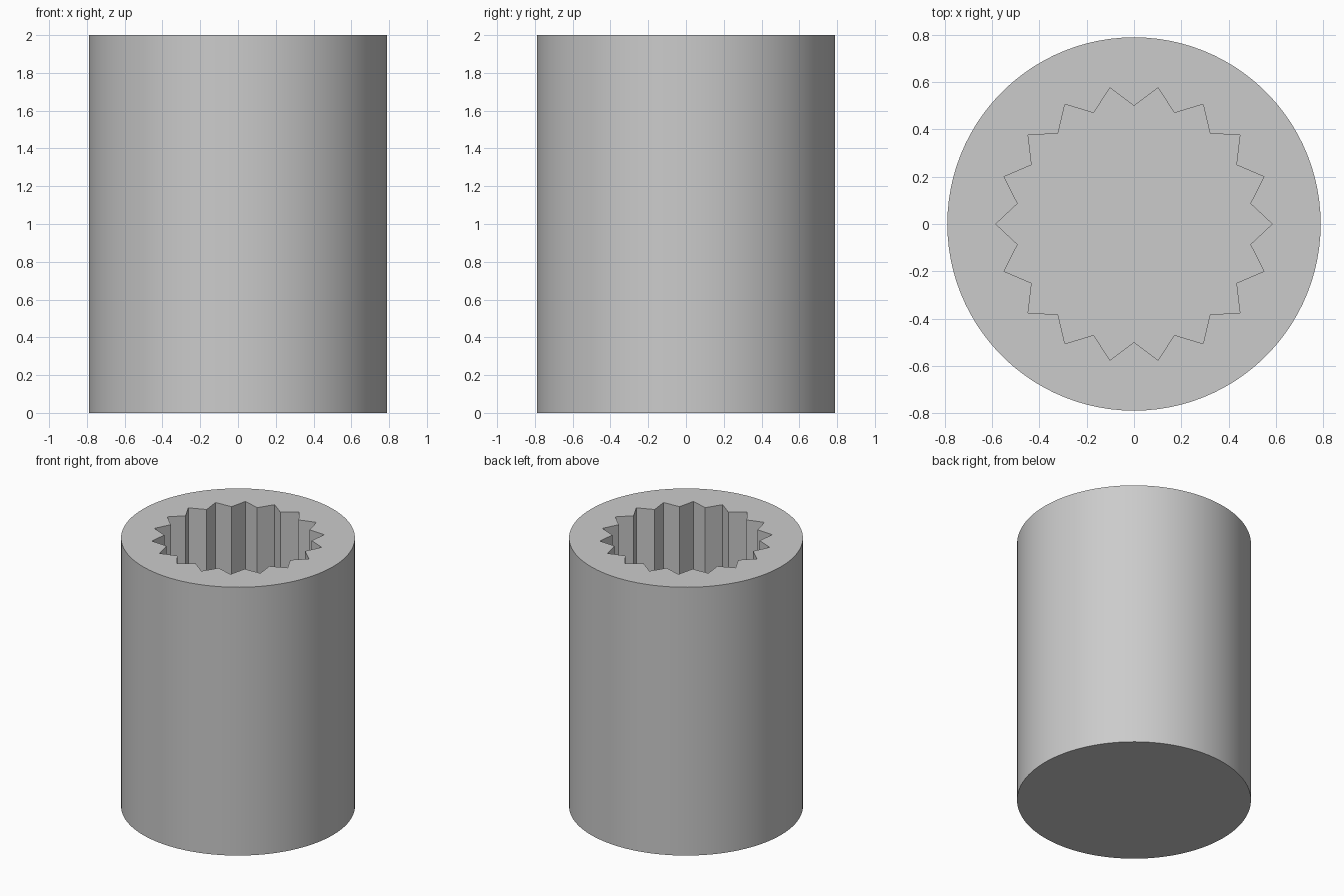
import bpy
import bmesh
from math import cos, sin, tau, radians

cube = bpy.data.objects.get("Cube")
if cube:
    bpy.data.objects.remove(cube, do_unlink=True)

HEIGHT, RADIUS, SIDES = 2.0, 0.79, 100
TEETH, TIP, ROOT, DEPTH = 18, 0.585, 0.5, 1.4

grey = bpy.data.materials.new("plain grey")
grey.use_nodes = True
colour = (0.6, 0.6, 0.6, 1)
grey.diffuse_color = colour
grey.node_tree.nodes["Principled BSDF"].inputs["Base Color"].default_value = colour


def ring(bm, radii, count, z):
    """Closed loop of vertices whose radius cycles through radii."""
    return [bm.verts.new((radii[i % len(radii)] * cos(tau * i / count),
                          radii[i % len(radii)] * sin(tau * i / count), z))
            for i in range(count)]


def edges_of(bm, loop):
    return [bm.edges.get((a, b)) or bm.edges.new((a, b))
            for a, b in zip(loop, loop[1:] + loop[:1])]


def wall(bm, low, high):
    n = len(low)
    return [bm.faces.new((low[i], low[(i + 1) % n], high[(i + 1) % n], high[i]))
            for i in range(n)]


bm = bmesh.new()

# Round outer wall and closed base
base = ring(bm, [RADIUS], SIDES, 0)
rim = ring(bm, [RADIUS], SIDES, HEIGHT)
outer = wall(bm, base, rim)
bm.faces.new(base[::-1])

# Splined socket with a flat floor
floor = ring(bm, [TIP, ROOT], TEETH * 2, HEIGHT - DEPTH)
mouth = ring(bm, [TIP, ROOT], TEETH * 2, HEIGHT)
wall(bm, mouth, floor)
bm.faces.new(floor)

# Flat top between the rim and the socket mouth
bmesh.ops.triangle_fill(bm, use_beauty=True, normal=(0, 0, 1),
                        edges=edges_of(bm, rim) + edges_of(bm, mouth))
bmesh.ops.recalc_face_normals(bm, faces=bm.faces)

mesh = bpy.data.meshes.new("splined_sleeve")
bm.to_mesh(mesh)
bm.free()
mesh.materials.append(grey)
sleeve = bpy.data.objects.new("splined_sleeve", mesh)
bpy.context.collection.objects.link(sleeve)

# Smooth outer wall, crisp rims and teeth
bpy.ops.object.select_all(action='DESELECT')
sleeve.select_set(True)
bpy.context.view_layer.objects.active = sleeve
bpy.ops.object.shade_smooth_by_angle(angle=radians(25))
